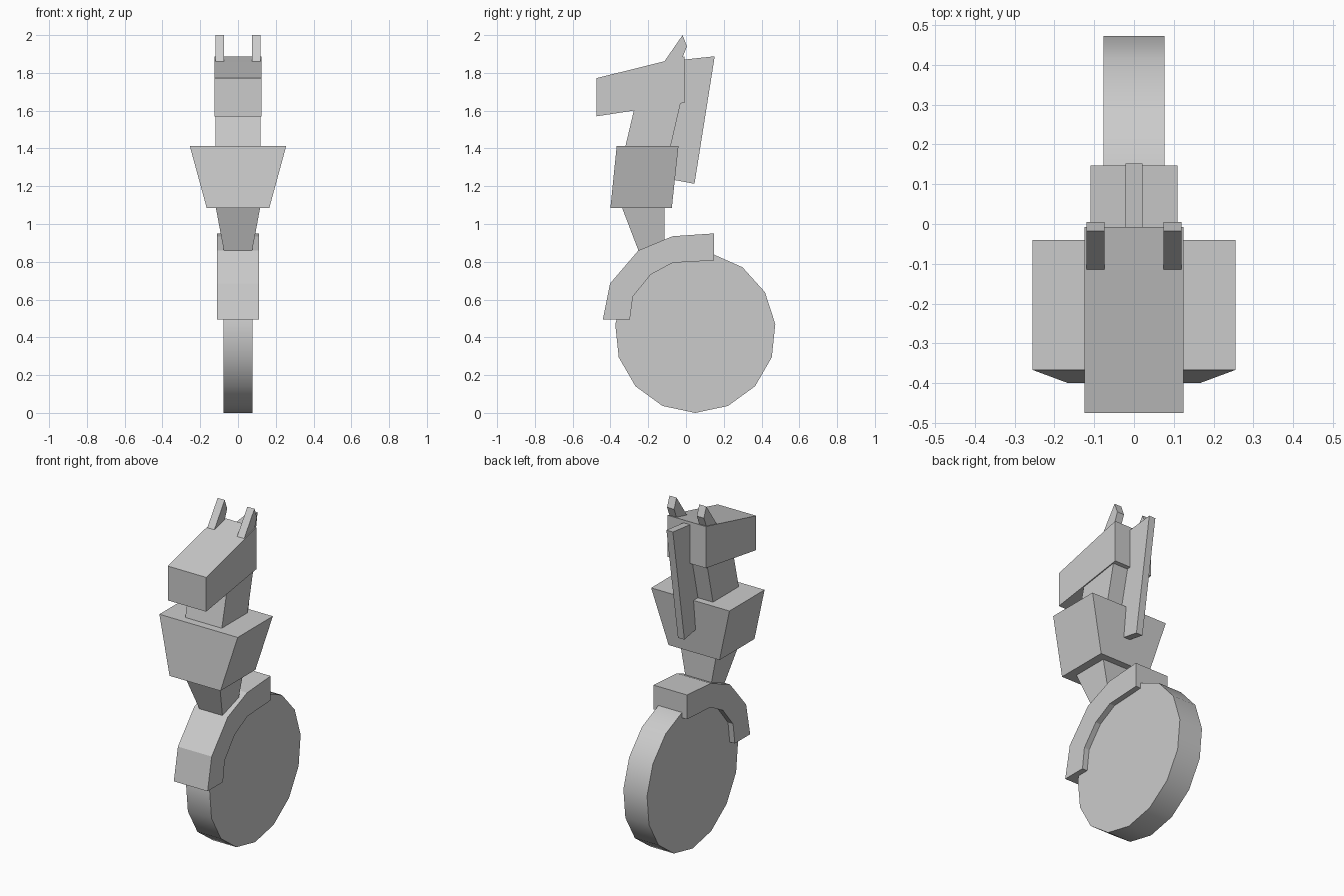
import bpy, bmesh
from math import sin, cos, radians

if "Cube" in bpy.data.objects:
    bpy.data.objects.remove(bpy.data.objects["Cube"])


def finish(bm, name):
    bmesh.ops.recalc_face_normals(bm, faces=bm.faces)
    mesh = bpy.data.meshes.new(name)
    bm.to_mesh(mesh)
    bm.free()
    ob = bpy.data.objects.new(name, mesh)
    bpy.context.collection.objects.link(ob)
    return ob


def slab(name, profile, x0, x1):
    """Side profile of (y, z) points spanning x0 to x1."""
    bm = bmesh.new()
    a = [bm.verts.new((x0, y, z)) for y, z in profile]
    b = [bm.verts.new((x1, y, z)) for y, z in profile]
    bm.faces.new(a)
    bm.faces.new(b[::-1])
    n = len(a)
    for i in range(n):
        j = (i + 1) % n
        bm.faces.new((a[i], b[i], b[j], a[j]))
    return finish(bm, name)


def tapered(name, bottom, top):
    """Block between two rectangles, each (half width, y front, y back, z)."""
    bm = bmesh.new()
    rings = [[bm.verts.new(p) for p in
              ((-w, y0, z), (w, y0, z), (w, y1, z), (-w, y1, z))]
             for w, y0, y1, z in (bottom, top)]
    lo, hi = rings
    bm.faces.new(lo)
    bm.faces.new(hi)
    for i in range(4):
        j = (i + 1) % 4
        bm.faces.new((lo[i], lo[j], hi[j], hi[i]))
    return finish(bm, name)


# 15-sided wheel resting on a vertex
r = 0.426
rim = [(0.049 + r * sin(radians(24 * i)), r - r * cos(radians(24 * i)))
       for i in range(15)]
wheel = slab("wheel", rim, -0.077, 0.077)
for p in wheel.data.polygons:
    p.use_smooth = True
bpy.context.view_layer.objects.active = wheel
wheel.select_set(True)
bpy.ops.object.shade_smooth_by_angle(angle=radians(30))
wheel.select_set(False)

# Curved guard over the wheel
slab("wheel_guard", [(-0.44, 0.495), (-0.402, 0.685), (-0.252, 0.86),
                     (-0.072, 0.935), (0.147, 0.95), (0.147, 0.807),
                     (-0.07, 0.795), (-0.187, 0.732), (-0.281, 0.616),
                     (-0.297, 0.495)], -0.11, 0.11)

# Waist and torso
tapered("waist", (0.075, -0.252, -0.115, 0.86), (0.118, -0.34, -0.115, 1.09))
tapered("torso", (0.166, -0.40, -0.075, 1.086), (0.255, -0.367, -0.04, 1.412))

# Neck and head
slab("neck", [(-0.34, 1.33), (-0.10, 1.33), (-0.024, 1.66), (-0.262, 1.66)],
     -0.119, 0.119)
slab("head", [(-0.475, 1.57), (-0.007, 1.642), (-0.007, 1.887),
              (-0.115, 1.861), (-0.475, 1.772)], -0.125, 0.125)

# Mane
slab("mane", [(-0.03, 1.868), (0.152, 1.888), (0.045, 1.213), (-0.10, 1.24)],
     -0.021, 0.021)

# Ears
for side, s in (("left", -1), ("right", 1)):
    slab("ear_" + side, [(-0.115, 1.86), (-0.018, 2.0), (0.005, 1.94),
                         (-0.022, 1.872)], s * 0.074, s * 0.12)
